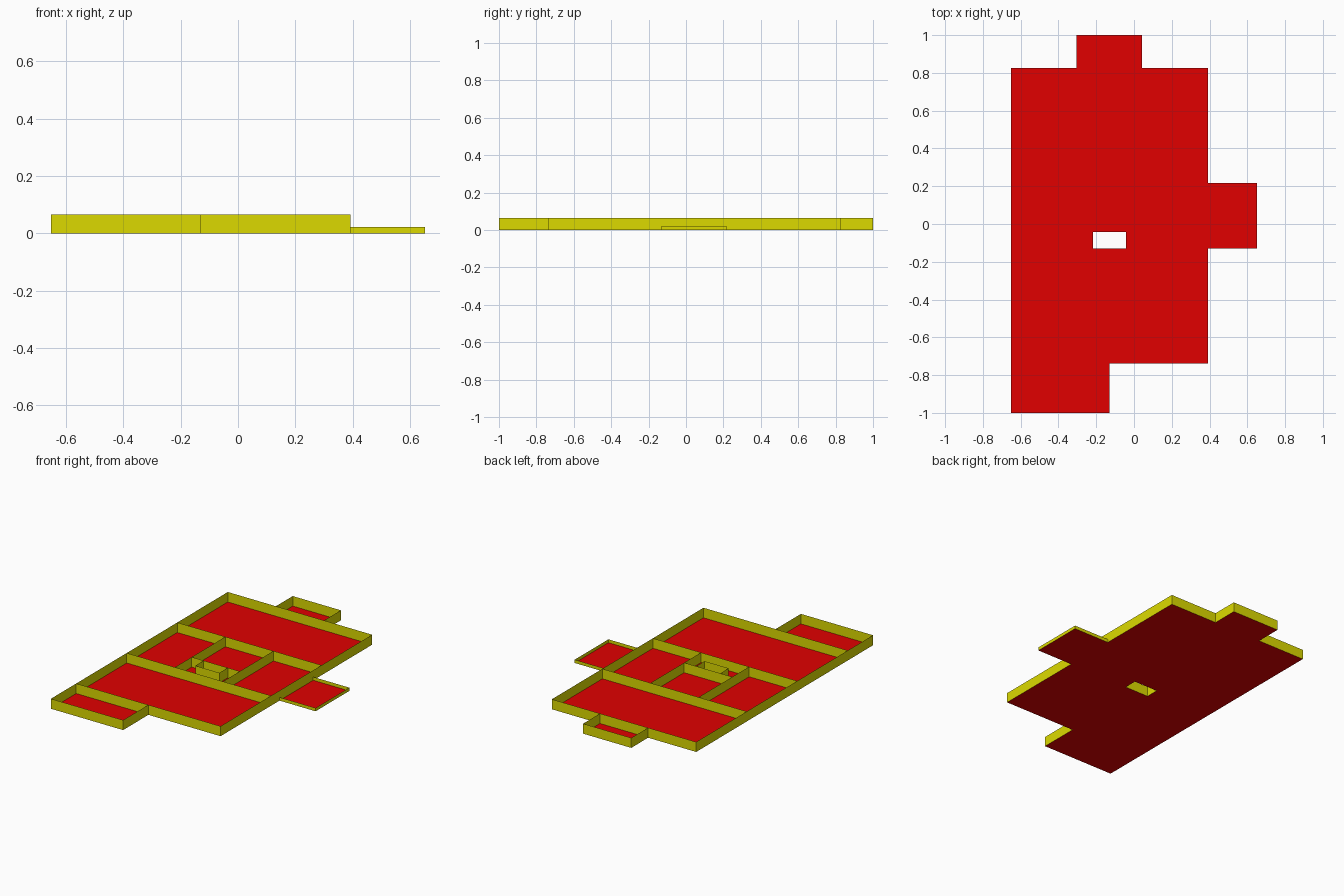
import bpy, bmesh

if "Cube" in bpy.data.objects:
    bpy.data.objects.remove(bpy.data.objects["Cube"])

U = 2 / 23               # plan module: the plan is 15 x 23 modules
HIGH, LOW = 0.75 * U, 0.25 * U


def pos(i, j, z=0.0):
    """Plan grid (i to the right, j from the front to the back) to world."""
    return ((i - 7.5) * U, (j - 11.5) * U, z)


def material(name, color):
    m = bpy.data.materials.new(name)
    m.diffuse_color = color
    m.use_nodes = True
    m.node_tree.nodes["Principled BSDF"].inputs["Base Color"].default_value = m.diffuse_color
    return m


def make(name, quads, mat):
    """Sheet object from a list of quads, welded where they meet."""
    bm = bmesh.new()
    for q in quads:
        bm.faces.new([bm.verts.new(p) for p in q])
    bmesh.ops.remove_doubles(bm, verts=bm.verts, dist=1e-5)
    me = bpy.data.meshes.new(name)
    bm.to_mesh(me)
    bm.free()
    me.materials.append(mat)
    ob = bpy.data.objects.new(name, me)
    bpy.context.collection.objects.link(ob)
    return ob


def walls(name, path, height, mat):
    """Thin upright walls along a plan path."""
    make(name, [(pos(*a), pos(*b), pos(*b, height), pos(*a, height))
                for a, b in zip(path, path[1:])], mat)


def floor(name, rects, mat):
    make(name, [(pos(x0, y0), pos(x1, y0), pos(x1, y1), pos(x0, y1))
                for x0, y0, x1, y1 in rects], mat)


red = material("floor_red", (0.75, 0.0, 0.0, 1))
yellow = material("wall_yellow", (0.72, 0.7, 0.0, 1))

# Floors, with the shaft opening left free in the main one
floor("main_floor", [(0, 3, 12, 10), (0, 11, 12, 21),
                     (0, 10, 5, 11), (7, 10, 12, 11)], red)
floor("front_porch_floor", [(0, 0, 6, 3)], red)
floor("back_bay_floor", [(4, 21, 8, 23)], red)
floor("balcony_floor", [(12, 10, 15, 14)], red)

# Outer walls
walls("main_walls", [(0, 3), (12, 3), (12, 21), (0, 21), (0, 3)], HIGH, yellow)
walls("front_porch_walls", [(0, 3), (0, 0), (6, 0), (6, 3)], HIGH, yellow)
walls("back_bay_walls", [(4, 21), (4, 23), (8, 23), (8, 21)], HIGH, yellow)
walls("balcony_rim", [(12, 10), (15, 10), (15, 14), (12, 14)], LOW, yellow)

# Room partitions
for j in (9, 15):
    walls("cross_partition", [(0, j), (12, j)], HIGH, yellow)
for i in (4, 8):
    walls("corridor_partition", [(i, 9), (i, 15)], HIGH, yellow)
walls("stair_partition", [(4, 11), (8, 11)], HIGH, yellow)

# Shaft around the floor opening, its back is the stair partition
walls("shaft_walls", [(5, 11), (5, 10), (7, 10), (7, 11)], HIGH, yellow)
